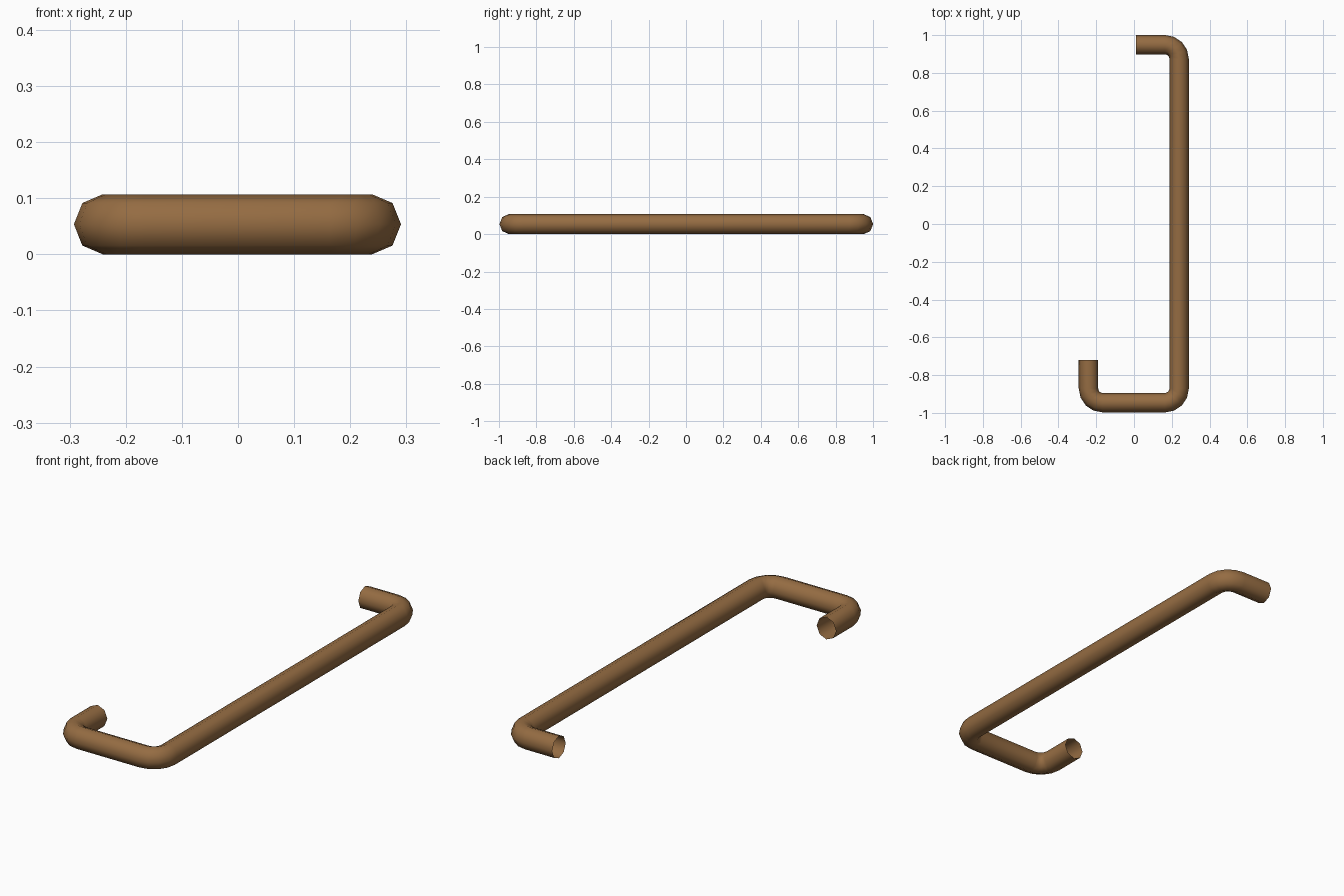
import bpy, bmesh
from math import cos, sin, pi
from mathutils import Vector

cube = bpy.data.objects.get("Cube")
if cube:
    bpy.data.objects.remove(cube, do_unlink=True)

SIDES = 8
HALF_WIDTH, HALF_HEIGHT = 0.0515, 0.0535
BEND, STEPS = 0.075, 4
UP = Vector((0, 0, 1))

# Centre line of the bent rod
corners = [Vector((x, y, HALF_HEIGHT)) for x, y in
           [(0.01, 0.949), (0.239, 0.949), (0.239, -0.946), (-0.241, -0.946), (-0.241, -0.72)]]


def rounded_path(pts):
    """Replace each right-angle corner with an arc; return (point, direction) pairs."""
    path = [(pts[0], (pts[1] - pts[0]).normalized())]
    for before, corner, after in zip(pts, pts[1:], pts[2:]):
        d_in = (corner - before).normalized()
        d_out = (after - corner).normalized()
        pivot = corner + (d_out - d_in) * BEND
        for i in range(STEPS + 1):
            a = i / STEPS * pi / 2
            point = pivot + (d_in * sin(a) - d_out * cos(a)) * BEND
            path.append((point, d_in * cos(a) + d_out * sin(a)))
    path.append((pts[-1], (pts[-1] - pts[-2]).normalized()))
    return path


# Open-ended eight-sided tube swept along the path
bm = bmesh.new()
rings = []
for point, direction in rounded_path(corners):
    side = direction.cross(UP)
    angles = [2 * pi * k / SIDES for k in range(SIDES)]
    rings.append([bm.verts.new(point + side * HALF_WIDTH * cos(a) + UP * HALF_HEIGHT * sin(a))
                  for a in angles])
for r0, r1 in zip(rings, rings[1:]):
    for k in range(SIDES):
        n = (k + 1) % SIDES
        face = bm.faces.new((r0[k], r0[n], r1[n], r1[k]))
        face.smooth = True
bm.normal_update()
# Make the faces point away from the centre line
first = bm.faces[:][0]
axis = corners[0]
offset = first.calc_center_median() - axis
offset.x = 0
if first.normal.dot(offset) < 0:
    bmesh.ops.reverse_faces(bm, faces=bm.faces[:])

mesh = bpy.data.meshes.new("bent_rod")
bm.to_mesh(mesh)
bm.free()
rod = bpy.data.objects.new("bent_rod", mesh)
bpy.context.collection.objects.link(rod)

# Brown finish
brown = bpy.data.materials.new("warm_brown")
brown.use_nodes = True
colour = (0.30, 0.15, 0.055, 1)
brown.diffuse_color = colour
brown.node_tree.nodes["Principled BSDF"].inputs["Base Color"].default_value = colour
mesh.materials.append(brown)
